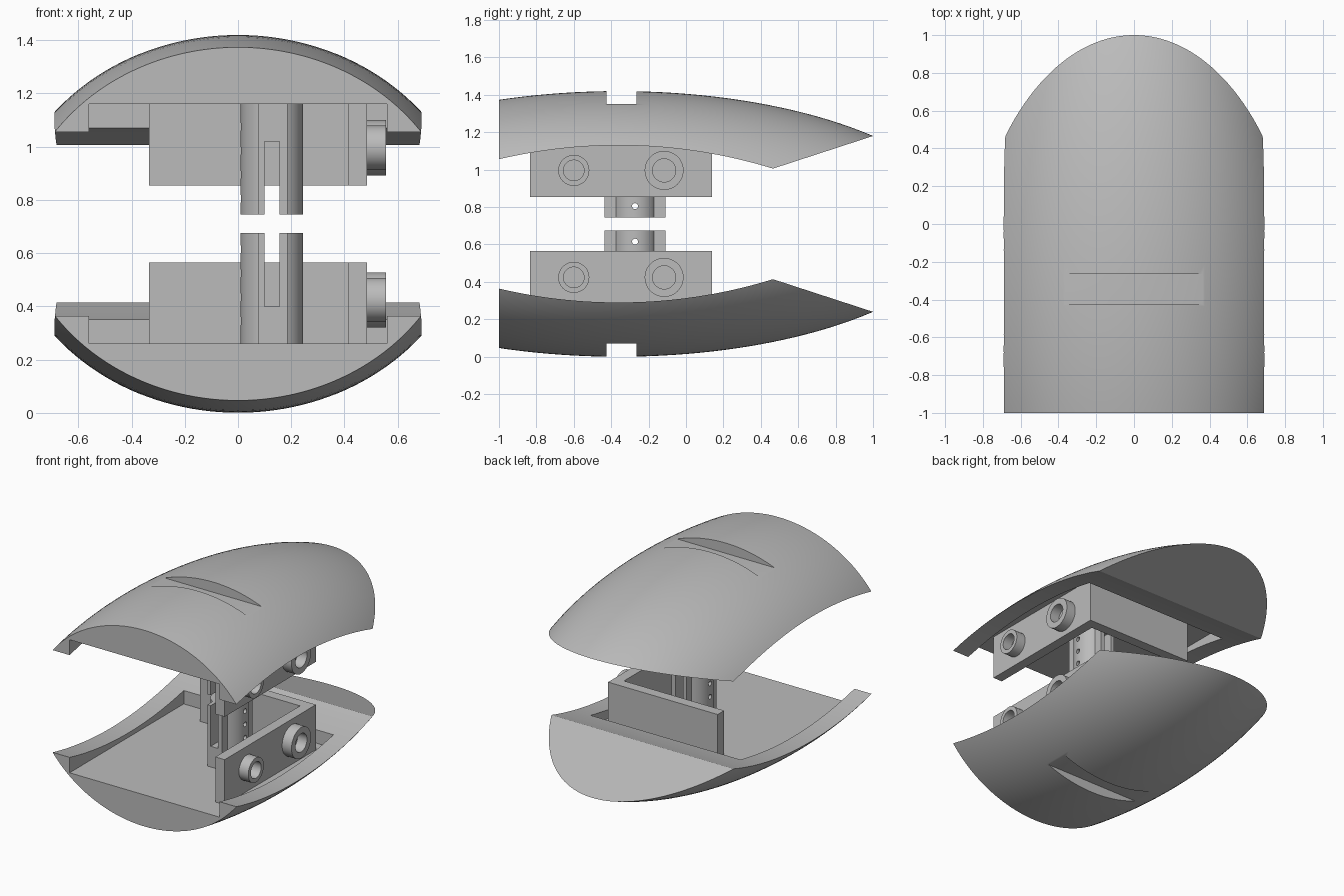
import bpy, bmesh, math
from mathutils import Matrix, Vector

if "Cube" in bpy.data.objects:
    bpy.data.objects.remove(bpy.data.objects["Cube"])

MID = 0.71          # height of the plane between the two mirrored halves
YC = -0.36          # y of the shell's deepest point

grey = bpy.data.materials.new("light_grey")
grey.diffuse_color = (0.5, 0.5, 0.5, 1)
grey.use_nodes = True
grey.node_tree.nodes["Principled BSDF"].inputs["Base Color"].default_value = grey.diffuse_color


def finish(name, bm):
    bmesh.ops.recalc_face_normals(bm, faces=bm.faces)
    me = bpy.data.meshes.new(name)
    bm.to_mesh(me)
    bm.free()
    me.materials.append(grey)
    ob = bpy.data.objects.new(name, me)
    bpy.context.collection.objects.link(ob)
    return ob


def box(name, lo, hi):
    bm = bmesh.new()
    lo, hi = Vector(lo), Vector(hi)
    bmesh.ops.create_cube(bm, size=1, matrix=Matrix.Translation((lo + hi) / 2)
                          @ Matrix.Diagonal((*(hi - lo), 1)))
    return finish(name, bm)


def cylinder(name, center, radius, length, axis="X", sides=48):
    bm = bmesh.new()
    rot = Matrix.Rotation(math.pi / 2, 4, "Y") if axis == "X" else Matrix()
    bmesh.ops.create_cone(bm, cap_ends=True, segments=sides, radius1=radius, radius2=radius,
                          depth=length, matrix=Matrix.Translation(center) @ rot)
    return finish(name, bm)


def prism(name, yz, half_width):
    """Extrude a side profile across x."""
    bm = bmesh.new()
    face = bm.faces.new([bm.verts.new((-half_width, y, z)) for y, z in yz])
    new = bmesh.ops.extrude_face_region(bm, geom=[face])["geom"]
    bmesh.ops.translate(bm, vec=(2 * half_width, 0, 0),
                        verts=[v for v in new if isinstance(v, bmesh.types.BMVert)])
    return finish(name, bm)


def boolean(ob, tool, op="DIFFERENCE"):
    mod = ob.modifiers.new(op.lower(), "BOOLEAN")
    mod.operation, mod.object, mod.solver = op, tool, "EXACT"
    bpy.context.view_layer.objects.active = ob
    bpy.ops.object.modifier_apply(modifier=mod.name)
    bpy.data.objects.remove(tool)


# Shell: ellipsoid trimmed by a side profile with a curved rim and slanted nose
bm = bmesh.new()
bmesh.ops.create_uvsphere(bm, u_segments=160, v_segments=80, radius=1,
                          matrix=Matrix.Translation((0, YC, 0.8))
                          @ Matrix.Diagonal((0.895, 1.905, 0.8, 1))
                          @ Matrix.Rotation(math.pi / 2, 4, "X"))
shell = finish("lower_shell", bm)
R = 2.8
rim = []
for i in range(33):
    y = -1 + 1.465 * i / 32
    rim.append((y, 0.29 + R - math.sqrt(R * R - (y - YC) ** 2)))
boolean(shell, prism("trim", [(-1, -0.2)] + rim + [(1, 0.24), (1, -0.2)], 1.2), "INTERSECT")

# Flat pocket open at the front, and a strap slot in the outside
boolean(shell, box("pocket", (-0.56, -1.2, 0.26), (0.56, 0.22, 0.8)))
boolean(shell, box("slot", (-0.6, -0.425, -0.3), (0.6, -0.265, 0.07)))

# L-shaped bracket walls
back_wall = box("lower_back_wall", (-0.335, 0.07, 0.255), (0.485, 0.14, 0.565))
side_wall = box("lower_side_wall", (0.415, -0.835, 0.255), (0.485, 0.14, 0.565))
boolean(side_wall, back_wall, "UNION")
side_wall.name = "lower_bracket"
parts = [shell, side_wall]

# Hollow bosses on the side wall
for label, y, r, hole in (("front", -0.6, 0.083, 0.055), ("rear", -0.117, 0.104, 0.062)):
    boss = cylinder(f"lower_{label}_boss", (0.518, y, 0.424), r, 0.074)
    boolean(boss, cylinder("bore", (0.52, y, 0.424), hole, 0.3))
    parts.append(boss)

# Round post with front and rear ribs, split by a slot and drilled with pin holes
post = cylinder("lower_post", (0.1275, -0.2725, 0.465), 0.1175, 0.42, "Z", 64)
boolean(post, box("ribs", (0.075, -0.435, 0.255), (0.185, -0.11, 0.675)), "UNION")
boolean(post, box("split", (0.1, -0.6, 0.4), (0.155, 0.1, 0.8)))
for i in range(4):
    boolean(post, cylinder("pin_hole", (0.1275, -0.2725, 0.615 - 0.09 * i), 0.016, 0.4, sides=20))
parts.append(post)

# Smooth shading, then mirror everything to make the upper half
for ob in parts:
    bpy.ops.object.select_all(action="DESELECT")
    ob.select_set(True)
    bpy.context.view_layer.objects.active = ob
    bpy.ops.object.shade_smooth_by_angle(angle=math.radians(25))
    twin = ob.copy()
    twin.data = ob.data.copy()
    twin.name = ob.name.replace("lower", "upper")
    twin.data.transform(Matrix.Translation((0, 0, 2 * MID)) @ Matrix.Diagonal((1, 1, -1, 1)))
    twin.data.flip_normals()
    bpy.context.collection.objects.link(twin)
